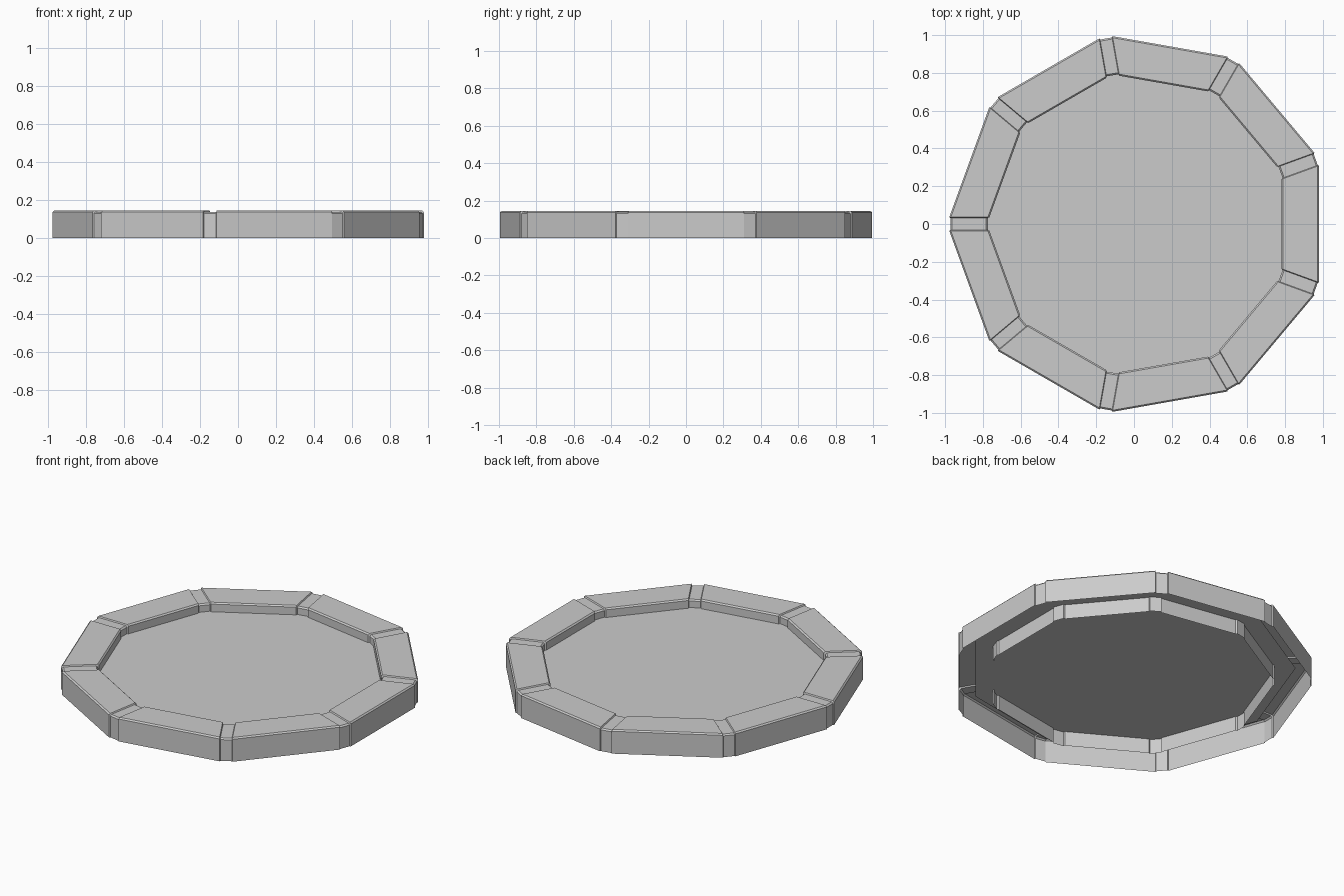
import bpy
from math import pi, sin, cos, tan

if "Cube" in bpy.data.objects:
    bpy.data.objects.remove(bpy.data.objects["Cube"])

N = 9                      # sides of the ring
H = pi / N                 # half angle of one side
CX = 0.025                 # offset that centres the odd polygon
OUT, INN, TOP = 0.955, 0.755, 0.145
GAP, REC, BEV = 0.032, 0.007, 0.008
FLOOR_Z = 0.09


def make(name, verts, faces):
    me = bpy.data.meshes.new(name)
    me.from_pydata(verts, [], faces)
    me.update()
    ob = bpy.data.objects.new(name, me)
    bpy.context.collection.objects.link(ob)
    return ob


def profile(r):
    """Open-bottomed wall section, shrunk by r: (distance, height)."""
    o, i, t = OUT - r, INN + r, TOP - r
    return [(o, 0), (o, t - BEV), (o - BEV, t), (i + BEV, t), (i, t - BEV), (i, 0)]


def section(k, side, shrink, inset):
    """Wall section mitred at one end of side k."""
    a = 2 * H * k
    pts = []
    for d, z in profile(shrink):
        s = side * (d * tan(H) - (GAP + inset) / cos(H))
        pts.append((CX + d * cos(a) - s * sin(a), d * sin(a) + s * cos(a), z))
    return pts


def loft(name, sections):
    n = len(sections[0])
    verts = [p for sec in sections for p in sec]
    faces = [(j * n + i, (j + 1) * n + i, (j + 1) * n + i + 1, j * n + i + 1)
             for j in range(len(sections) - 1) for i in range(n - 1)]
    return make(name, verts, faces)


for k in range(N):
    # Stone block with small chamfered ends
    loft(f"rim_block_{k + 1}", [section(k, -1, REC, 0), section(k, -1, 0, BEV * 0.5),
                                section(k, 1, 0, BEV * 0.5), section(k, 1, REC, 0)])
    # Recessed joint between this block and the next
    loft(f"rim_joint_{k + 1}", [section(k, 1, REC, 0), section(k + 1, -1, REC, 0)])

# Raised inner floor, tucked under the rim
R = 0.86 / cos(H)
make("floor", [(CX + R * cos(H * (2 * k + 1)), R * sin(H * (2 * k + 1)), FLOOR_Z)
               for k in range(N)], [tuple(range(N))])
